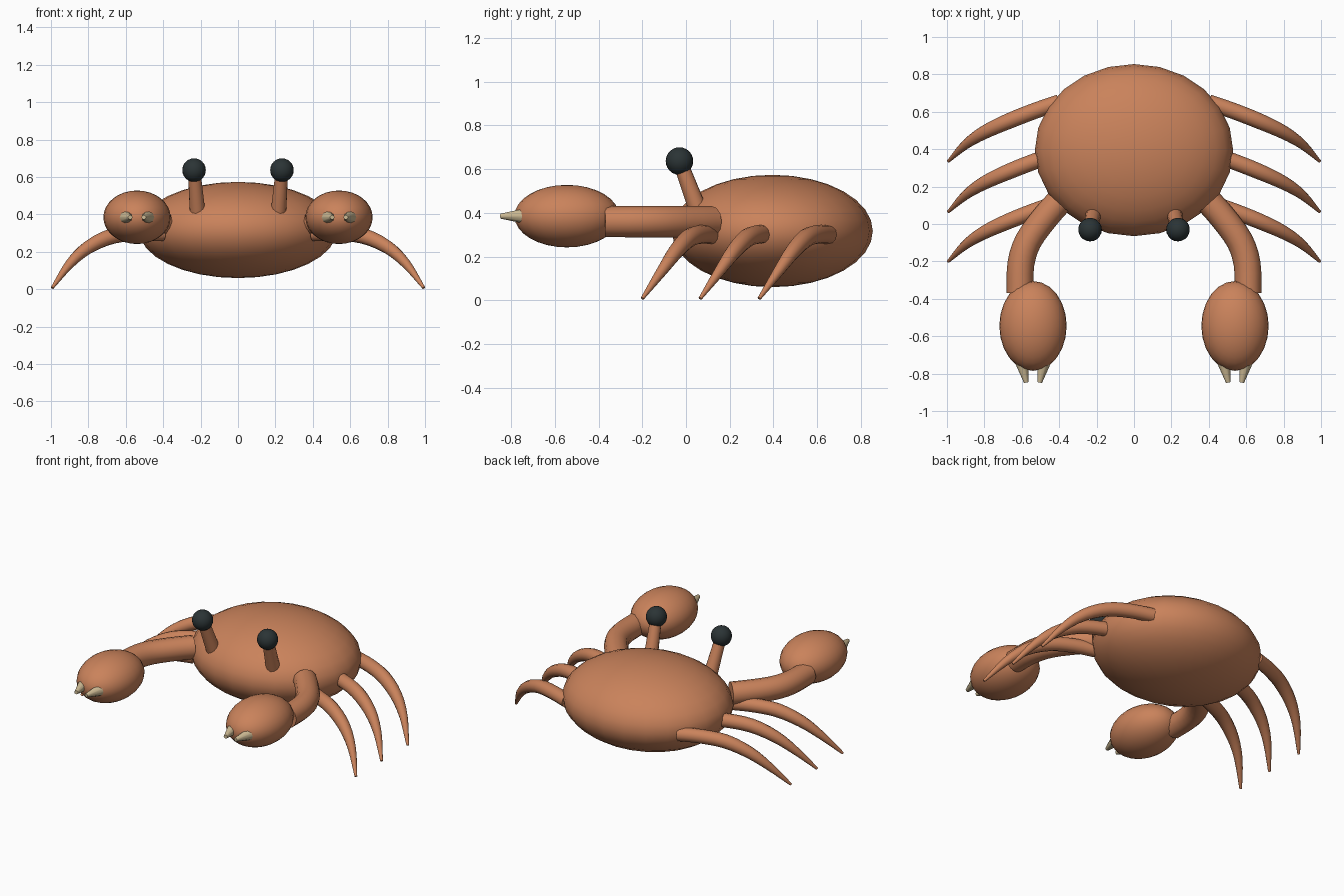
import bpy, bmesh, math
from mathutils import Vector

if "Cube" in bpy.data.objects:
    bpy.data.objects.remove(bpy.data.objects["Cube"])


def material(name, rgb):
    m = bpy.data.materials.new(name)
    m.diffuse_color = (*rgb, 1)
    m.use_nodes = True
    m.node_tree.nodes["Principled BSDF"].inputs["Base Color"].default_value = m.diffuse_color
    return m


SHELL = material("terracotta", (0.59, 0.225, 0.105))
DARK = material("eye_black", (0.024, 0.034, 0.036))
HORN = material("pale_horn", (0.62, 0.50, 0.30))


def finish(bm, name, mat):
    bmesh.ops.recalc_face_normals(bm, faces=bm.faces)
    me = bpy.data.meshes.new(name)
    bm.to_mesh(me)
    bm.free()
    me.materials.append(mat)
    ob = bpy.data.objects.new(name, me)
    bpy.context.collection.objects.link(ob)
    bpy.ops.object.select_all(action='DESELECT')
    ob.select_set(True)
    bpy.context.view_layer.objects.active = ob
    bpy.ops.object.shade_smooth_by_angle(angle=math.radians(50))
    return ob


def ellipsoid(name, centre, radii, mat, u=24, v=16):
    bm = bmesh.new()
    bmesh.ops.create_uvsphere(bm, u_segments=u, v_segments=v, radius=1)
    for vert in bm.verts:
        vert.co = Vector(centre) + Vector([a * r for a, r in zip(vert.co, radii)])
    return finish(bm, name, mat)


def smooth_path(pts, steps):
    # Catmull-Rom interpolation of (x, y, z, radius) points
    p = [Vector(q) for q in pts]
    p = [2 * p[0] - p[1]] + p + [2 * p[-1] - p[-2]]
    out = []
    for i in range(1, len(p) - 2):
        a, b, c, d = p[i - 1:i + 3]
        for k in range(steps):
            t = k / steps
            out.append(0.5 * (2 * b + (c - a) * t + (2 * a - 5 * b + 4 * c - d) * t * t
                              + (3 * b - a - 3 * c + d) * t ** 3))
    return out + [p[-2]]


def tube(name, pts, mat, sides=12, steps=3):
    path = smooth_path(pts, steps)
    bm = bmesh.new()
    rings = []
    for i, q in enumerate(path):
        tan = (path[min(i + 1, len(path) - 1)] - path[max(i - 1, 0)]).to_3d().normalized()
        ref = Vector((0, 0, 1)) if abs(tan.z) < 0.95 else Vector((0, 1, 0))
        e1 = tan.cross(ref).normalized()
        e2 = e1.cross(tan)
        rings.append([bm.verts.new(q.to_3d() + q.w * (math.cos(a) * e1 + math.sin(a) * e2))
                      for a in (2 * math.pi * k / sides for k in range(sides))])
    for r0, r1 in zip(rings, rings[1:]):
        for k in range(sides):
            n = (k + 1) % sides
            bm.faces.new((r0[k], r0[n], r1[n], r1[k]))
    bm.faces.new(rings[0])
    bm.faces.new(rings[-1])
    return finish(bm, name, mat)


# Body shell
ellipsoid("body", (0, 0.395, 0.317), (0.53, 0.46, 0.257), SHELL)

# Leg path; y is relative to the foot tip
LEG = [(0.40, 0.315, 0.300, 0.043), (0.53, 0.27, 0.302, 0.043), (0.67, 0.215, 0.285, 0.042),
       (0.80, 0.155, 0.225, 0.036), (0.90, 0.09, 0.135, 0.025), (0.993, 0.0, 0.008, 0.008)]
ARM = [(0.405, 0.115, 0.36, 0.072), (0.475, 0.035, 0.36, 0.072), (0.565, -0.09, 0.36, 0.072),
       (0.605, -0.215, 0.36, 0.072), (0.61, -0.37, 0.36, 0.071)]

for s, side in ((1, "right"), (-1, "left")):
    def flip(pts, dy=0):
        return [(s * x, y + dy, z, r) for x, y, z, r in pts]

    # Three walking legs
    for label, tip in (("front", -0.20), ("middle", 0.065), ("rear", 0.335)):
        tube(f"{side}_{label}_leg", flip(LEG, tip), SHELL)

    # Arm, claw and the two small pincer tips
    tube(f"{side}_arm", flip(ARM), SHELL)
    ellipsoid(f"{side}_claw", (s * 0.54, -0.545, 0.385), (0.18, 0.24, 0.143), SHELL)
    for d, label in ((1, "outer"), (-1, "inner")):
        tube(f"{side}_{label}_pincer",
             flip([(0.54 + d * 0.066, -0.71, 0.385, 0.042), (0.54 + d * 0.036, -0.848, 0.385, 0.012)]),
             HORN, sides=10, steps=1)

    # Eye stalk and eyeball
    tube(f"{side}_eye_stalk", flip([(0.215, 0.06, 0.40, 0.043), (0.235, -0.03, 0.64, 0.034)]),
         SHELL, steps=1)
    ellipsoid(f"{side}_eye", (s * 0.235, -0.03, 0.637), (0.063,) * 3, DARK, 20, 12)
